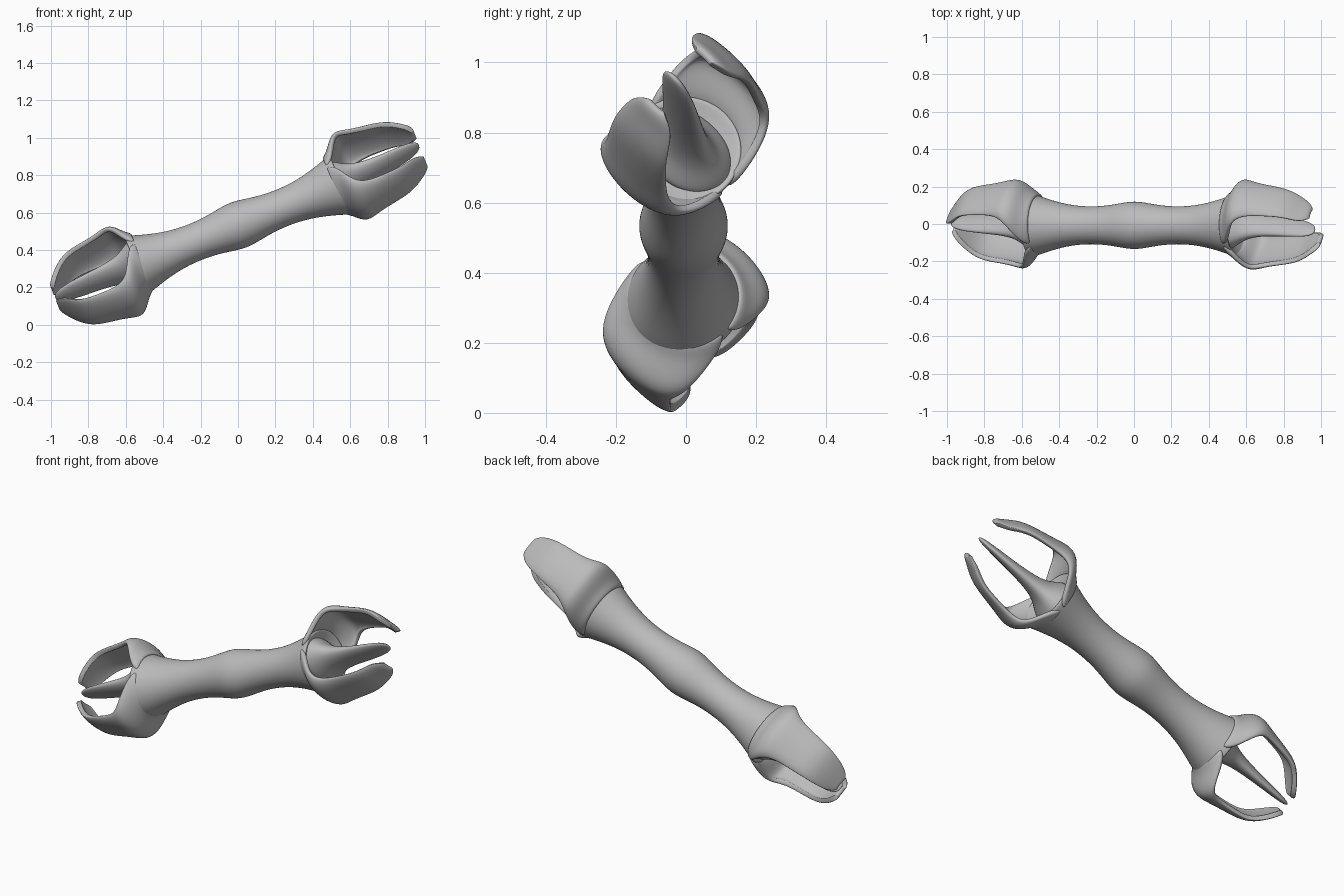
import bpy, bmesh, math
from mathutils import Matrix, Vector

old = bpy.data.objects.get("Cube")
if old:
    bpy.data.objects.remove(old, do_unlink=True)

grey = bpy.data.materials.new("plain_grey")
grey.use_nodes = True
COLOR = (0.5, 0.5, 0.5, 1)
grey.diffuse_color = COLOR
grey.node_tree.nodes["Principled BSDF"].inputs["Base Color"].default_value = COLOR

# Tilted frame: along the shaft, out to a prong, across a prong
TILT = math.radians(21.5)
along = Vector((math.cos(TILT), 0, math.sin(TILT)))
side = Vector((0, 1, 0))
lift = along.cross(side)
out = (side + lift).normalized()
across = (lift - side).normalized()
FRAME = Matrix((along, out, across)).transposed().to_4x4()
FRAME.translation = (0, 0, 0.54)


def loft(name, rings, closed, thickness=0):
    """Skin a list of point rings, then smooth it."""
    bm = bmesh.new()
    rows = [[bm.verts.new(p) for p in ring] for ring in rings]
    n = len(rows[0])
    for r0, r1 in zip(rows, rows[1:]):
        for i in range(n if closed else n - 1):
            j = (i + 1) % n
            bm.faces.new((r0[i], r0[j], r1[j], r1[i]))
    if closed:
        bm.faces.new(rows[0])
        bm.faces.new(rows[-1])
    bmesh.ops.recalc_face_normals(bm, faces=bm.faces)
    mesh = bpy.data.meshes.new(name)
    bm.to_mesh(mesh)
    bm.free()
    mesh.materials.append(grey)
    mesh.shade_smooth()
    ob = bpy.data.objects.new(name, mesh)
    bpy.context.collection.objects.link(ob)
    ob.matrix_world = FRAME
    if thickness:
        wall = ob.modifiers.new("wall", "SOLIDIFY")
        wall.thickness = thickness
        wall.offset = 0
    ob.modifiers.new("smooth", "SUBSURF").levels = 2
    ob.modifiers["smooth"].render_levels = 2
    return ob


def oval(a, thick, wide, shift=0, rise=0, n=24):
    return [(a, rise + thick * math.cos(2 * math.pi * i / n),
             shift + wide * math.sin(2 * math.pi * i / n)) for i in range(n)]


# Shaft with a swollen middle, flared ends and hollowed end faces
half = [(0, .13), (.06, .123), (.14, .108), (.24, .1), (.35, .106),
        (.45, .127), (.53, .152), (.585, .17), (.597, .164), (.57, .12), (.54, .03)]
profile = [(-a, r) for a, r in reversed(half[1:])] + half
loft("shaft", [oval(a, r, r, rise=-.01) for a, r in profile], True)

# Prong stations: along, out, half width, rounding
PRONG = [(.55, .148, .152, .15), (.59, .17, .168, .142), (.625, .222, .167, .11),
         (.655, .246, .153, .07), (.69, .247, .13, .048), (.75, .231, .11, .033),
         (.84, .213, .103, .024), (.93, .192, .094, .018)]
BLADE = [(.54, .13, .165), (.59, .1, .155), (.63, .07, .125), (.68, .05, .096),
         (.76, .036, .08), (.87, .027, .072), (.97, .02, .062), (1.03, .014, .045),
         (1.055, .006, .018)]
STEPS = 12

# Each end: direction, name, tip gap, sideways lean, then the sideways
# offset and bulge of the upper and the lower prong
for end, label, tip, lean, upper, lower in (
        (1, "left", .105, .05, (.018, 1), (.006, .92)),
        (-1, "right", .045, -.015, (.004, .93), (-.02, 1))):
    stations = PRONG + [(1.0, tip * .5 + .09, .078, .015),
                        (1.035, tip + .02, .054, .01), (1.052, tip, .026, .003)]
    # Two broad curved prongs facing each other
    for way, spot, (offset, bulge) in ((1, "upper", upper), (-1, "lower", lower)):
        rings = []
        for a, d, w, drop in stations:
            angles = [math.pi * (i / STEPS - .5) for i in range(STEPS + 1)]
            grow = min(1, max(0, (a - .58) / .07))
            shift = offset * grow + lean * .3 * max(0, (a - .6) / .45)
            crest = d * (1 + (bulge - 1) * grow)
            rings.append([(end * a, way * (crest - drop * (1 - math.cos(t))),
                           shift + w * math.sin(t)) for t in angles])
        loft(f"{label}_{spot}_prong", rings, False, .026)
    # Central blade fanning out to the rim
    loft(f"{label}_blade",
         [oval(end * a, t, w, lean * max(0, (a - .6) / .45) ** 2, n=16)
          for a, t, w in BLADE], True)
